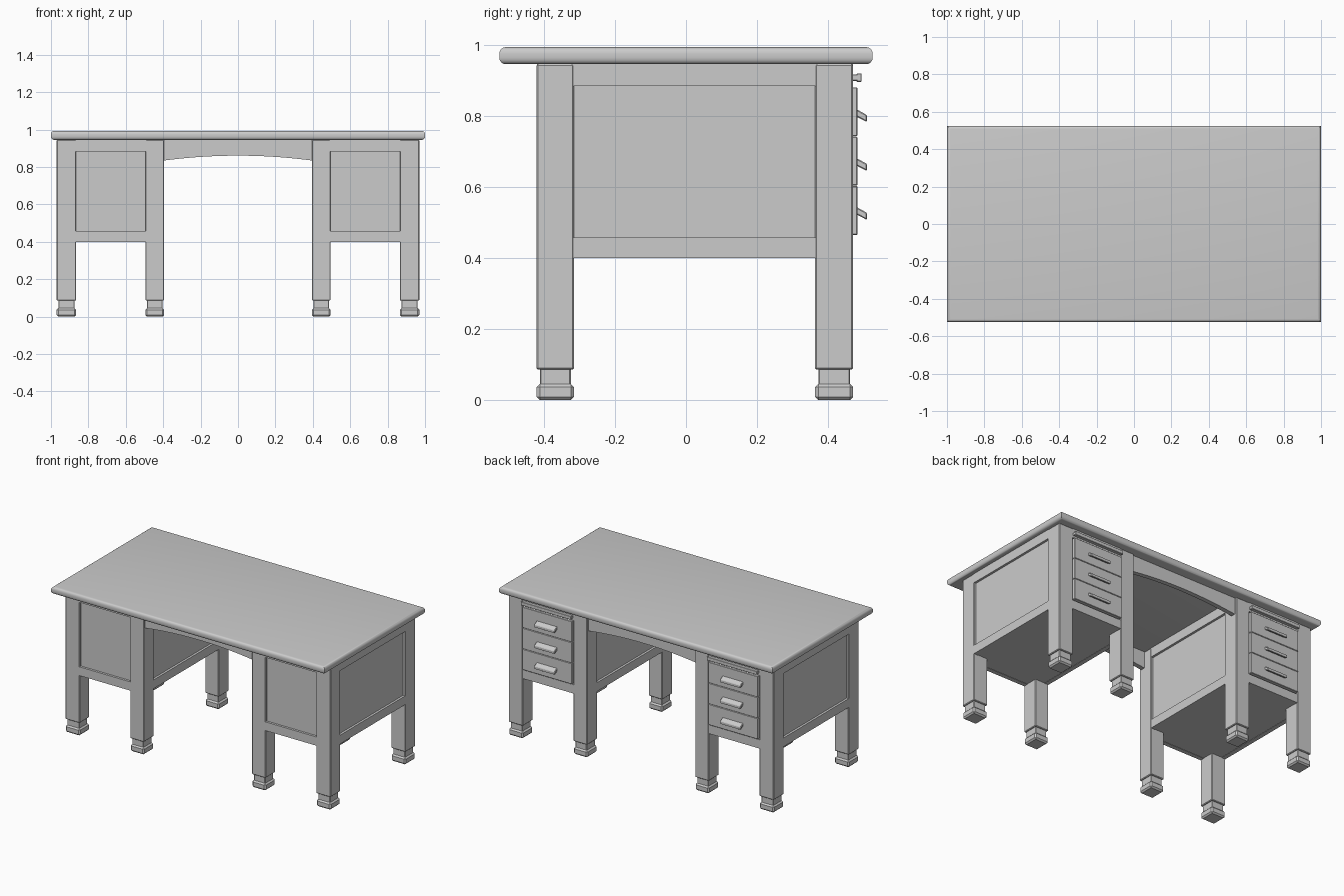
import bpy, bmesh
from mathutils import Vector

if "Cube" in bpy.data.objects:
    bpy.data.objects.remove(bpy.data.objects["Cube"])

X0, X1, X2, X3 = 0.395, 0.495, 0.865, 0.97      # pedestal leg edges across
Y0, Y1, Y2, Y3 = -0.42, -0.315, 0.363, 0.47     # pedestal leg edges in depth
ZB, ZP0, ZP1, ZT = 0.40, 0.458, 0.884, 0.945    # pedestal bottom, panel opening, top


def finish(name, bm, bevel=0.0, segments=1, mirror=True):
    mesh = bpy.data.meshes.new(name)
    bm.to_mesh(mesh)
    bm.free()
    obj = bpy.data.objects.new(name, mesh)
    bpy.context.collection.objects.link(obj)
    if bevel:
        m = obj.modifiers.new("bevel", 'BEVEL')
        m.width, m.segments, m.limit_method = bevel, segments, 'ANGLE'
    if mirror:
        m = obj.modifiers.new("mirror", 'MIRROR')
        m.use_mirror_merge = False
    return obj


def add_box(bm, x0, x1, y0, y1, z0, z1):
    verts = bmesh.ops.create_cube(bm, size=1)["verts"]
    for v in verts:
        v.co = ((x0 + x1) / 2 + v.co.x * (x1 - x0),
                (y0 + y1) / 2 + v.co.y * (y1 - y0),
                (z0 + z1) / 2 + v.co.z * (z1 - z0))


def boxes(name, dims, **kw):
    bm = bmesh.new()
    for d in dims:
        add_box(bm, *d)
    return finish(name, bm, **kw)


def prism(name, points, axis, a, b, **kw):
    """Extrude a 2D outline along x (points are y,z) or along y (points are x,z)."""
    bm = bmesh.new()
    put = (lambda p: (a, p[0], p[1])) if axis == 'x' else (lambda p: (p[0], a, p[1]))
    face = bm.faces.new([bm.verts.new(put(p)) for p in points])
    geom = bmesh.ops.extrude_face_region(bm, geom=[face])["geom"]
    move = Vector((b - a, 0, 0)) if axis == 'x' else Vector((0, b - a, 0))
    bmesh.ops.translate(bm, vec=move, verts=[g for g in geom if isinstance(g, bmesh.types.BMVert)])
    bmesh.ops.recalc_face_normals(bm, faces=bm.faces)
    return finish(name, bm, **kw)


def panel(name, corner, u, v):
    """Recessed panel with a sloped lip."""
    bm = bmesh.new()
    c, u, v = Vector(corner), Vector(u), Vector(v)
    face = bm.faces.new([bm.verts.new(p) for p in (c, c + u, c + u + v, c + v)])
    bm.normal_update()
    bmesh.ops.inset_region(bm, faces=[face], thickness=0.008, depth=-0.01)
    return finish(name, bm)


# Table top with rounded long and short edges, sharp corners
bm = bmesh.new()
add_box(bm, -1, 1, -0.525, 0.525, ZT, 0.993)
rim = [e for e in bm.edges if abs(e.verts[0].co.z - e.verts[1].co.z) < 1e-4]
bmesh.ops.bevel(bm, geom=rim, offset=0.018, segments=4, profile=0.5, affect='EDGES')
top = finish("table_top", bm, mirror=False)
bpy.context.view_layer.objects.active = top
top.select_set(True)
bpy.ops.object.shade_smooth_by_angle(angle=0.6)

# Legs with a narrow neck and a chamfered foot
leg_spots = [(xa, xb, ya, yb) for xa, xb in ((X0, X1), (X2, X3)) for ya, yb in ((Y0, Y1), (Y2, Y3))]
n = 0.009
boxes("legs", [(*s, 0.086, ZT) for s in leg_spots], bevel=0.004)
boxes("leg_necks", [(a + n, b - n, c + n, d - n, 0.04, 0.09) for a, b, c, d in leg_spots], bevel=0.003)
boxes("feet", [(*s, 0.002, 0.048) for s in leg_spots], bevel=0.009)

# Rails above and below each panel opening, flush with the legs
t, g = 0.03, 0.001
rails = []
for z0, z1 in ((ZB, ZP0), (ZP1, ZT)):
    rails += [(X1 - .005, X2 + .005, Y0 + g, Y0 + t, z0, z1), (X1 - .005, X2 + .005, Y3 - t, Y3 - g, z0, z1),
              (X0 + g, X0 + t, Y1 - .005, Y2 + .005, z0, z1), (X3 - t, X3 - g, Y1 - .005, Y2 + .005, z0, z1)]
boxes("rails", rails)
boxes("pedestal_bottom", [(X0 + .02, X3 - .02, Y1 - .01, Y2 + .01, ZB + .002, ZB + .012),
                          (X1 - .01, X2 + .01, Y0 + .02, Y3 - .02, ZB + .002, ZB + .012)])

# Recessed panels on the front, outer side and inner side
d, h = 0.006, ZP1 - ZP0
panel("front_panel", (X1, Y0 + d, ZP0), (X2 - X1, 0, 0), (0, 0, h))
panel("outer_panel", (X3 - d, Y1, ZP0), (0, Y2 - Y1, 0), (0, 0, h))
panel("inner_panel", (X0 + d, Y2, ZP0), (0, Y1 - Y2, 0), (0, 0, h))

# Drawers with slanted pulls, and a pull-out writing board above
step = (0.881 - 0.464) / 3
for i in range(3):
    z = 0.464 + i * step
    boxes(f"drawer_{i + 1}", [(X1 + .004, X2 - .004, 0.45, 0.482, z + .001, z + step - .001)], bevel=0.002)
    zc = 0.525 + i * 0.1375
    prism(f"drawer_pull_{i + 1}", [(0.48, zc - .003), (0.509, zc - .018), (0.509, zc + .002), (0.48, zc + .018)],
          'x', 0.605, 0.755, bevel=0.003)
boxes("writing_board", [(X1 + .002, X2 - .002, 0.46, 0.485, 0.898, 0.916),
                        (X1 + .002, X2 - .002, 0.48, 0.494, 0.895, 0.919)], bevel=0.002)

# Arched aprons across the knee space, front and back
arch = [(-X0, ZT), (X0, ZT)]
for i in range(21):
    s = 1 - i / 10
    arch.append((s * X0, 0.861 - 0.026 * s * s))
prism("front_apron", arch, 'y', Y0 + .015, Y0 + .045, mirror=False)
prism("back_apron", arch, 'y', Y3 - .045, Y3 - .015, mirror=False)

# Rest the feet exactly on the ground
bpy.data.objects["feet"].location.z = -0.002
